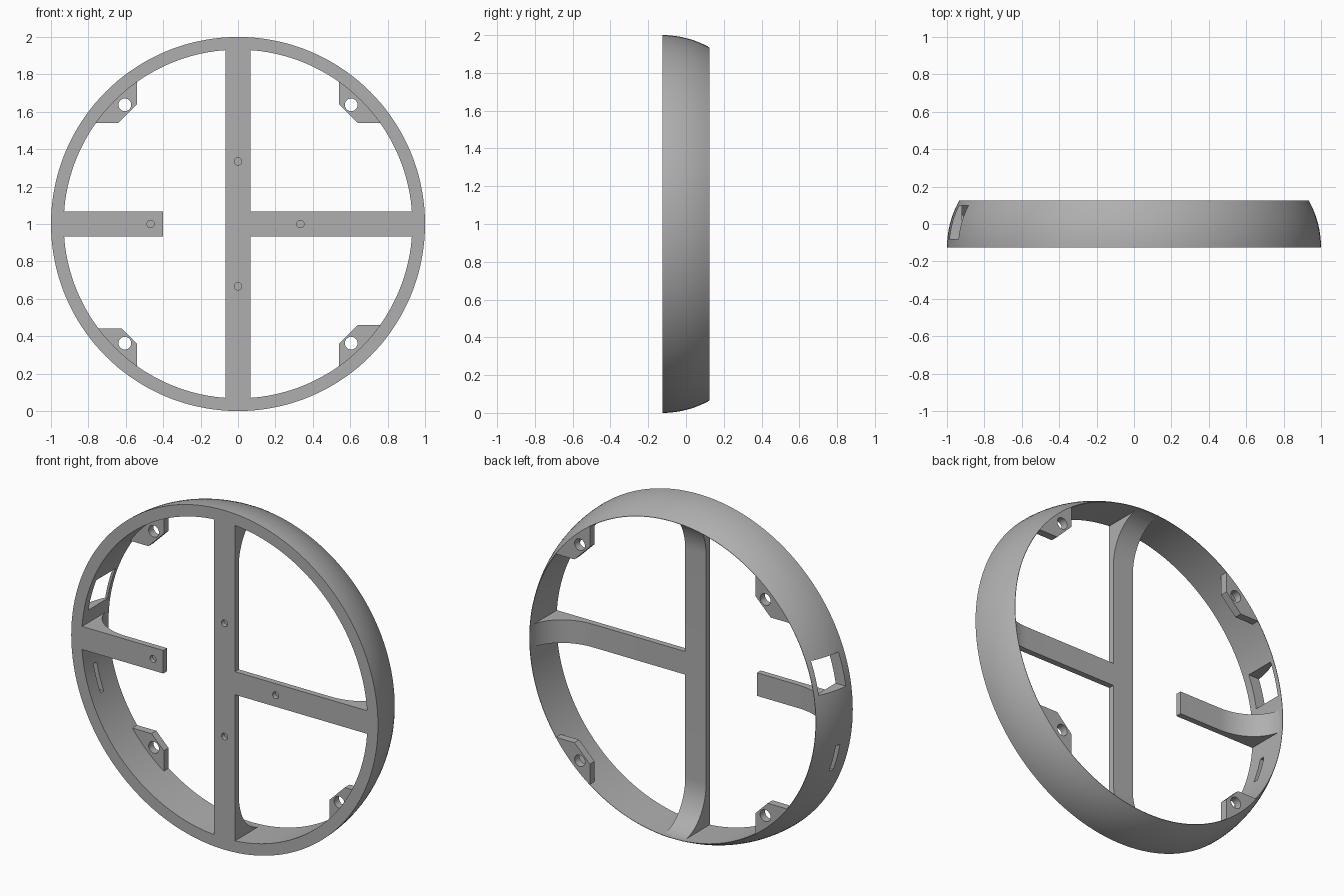
import bpy, bmesh, math
from mathutils import Matrix, Vector

cube = bpy.data.objects.get("Cube")
if cube:
    bpy.data.objects.remove(cube, do_unlink=True)

FRONT, BACK, INNER, HUB = -0.125, 0.125, 0.932, 1.0
BAR_BACK, HALF = -0.09, 0.068

grey = bpy.data.materials.new("plain grey")
grey.use_nodes = True
grey.diffuse_color = (0.43, 0.43, 0.43, 1)
grey.node_tree.nodes["Principled BSDF"].inputs["Base Color"].default_value = (0.43, 0.43, 0.43, 1)


def finish(name, bm):
    bmesh.ops.recalc_face_normals(bm, faces=bm.faces)
    mesh = bpy.data.meshes.new(name)
    bm.to_mesh(mesh)
    bm.free()
    mesh.materials.append(grey)
    obj = bpy.data.objects.new(name, mesh)
    bpy.context.collection.objects.link(obj)
    return obj


def prism(name, outline, shift):
    """Extrude a closed outline of 3D points along a vector."""
    bm = bmesh.new()
    face = bm.faces.new([bm.verts.new(p) for p in outline])
    new = bmesh.ops.extrude_face_region(bm, geom=[face])["geom"]
    bmesh.ops.translate(bm, vec=shift, verts=[v for v in new if isinstance(v, bmesh.types.BMVert)])
    return finish(name, bm)


def box(name, low, high):
    outline = [(low[0], low[1], low[2]), (high[0], low[1], low[2]),
               (high[0], high[1], low[2]), (low[0], high[1], low[2])]
    return prism(name, outline, (0, 0, high[2] - low[2]))


def pin(x, z, radius, y0, y1):
    """Round cutter running along y."""
    bm = bmesh.new()
    place = Matrix.Translation((x, (y0 + y1) / 2, z)) @ Matrix.Rotation(math.pi / 2, 4, "X")
    bmesh.ops.create_cone(bm, cap_ends=True, segments=32, radius1=radius, radius2=radius,
                          depth=y1 - y0, matrix=place)
    return finish("hole_cutter", bm)


def select(obj):
    bpy.ops.object.select_all(action="DESELECT")
    obj.select_set(True)
    bpy.context.view_layer.objects.active = obj


def cut(obj, cutter):
    cutter.hide_render = True
    select(obj)
    mod = obj.modifiers.new("cut", "BOOLEAN")
    mod.operation, mod.solver, mod.object = "DIFFERENCE", "EXACT", cutter
    bpy.ops.object.modifier_apply(modifier=mod.name)
    bpy.data.objects.remove(cutter, do_unlink=True)


def smooth(obj):
    select(obj)
    bpy.ops.object.shade_smooth_by_angle(angle=math.radians(30))


# Rim: flat front, straight inner wall, domed outside closing to a thin back lip
R = 0.51
steps = 10
profile = [(INNER, BACK), (INNER, FRONT)]
for i in range(steps + 1):
    y = (BACK - FRONT) * i / steps
    profile.append((1 - R + math.sqrt(R * R - y * y), FRONT + y))
bm = bmesh.new()
segments = 144
rings = []
for s in range(segments):
    a = 2 * math.pi * s / segments
    rings.append([bm.verts.new((r * math.cos(a), y, HUB + r * math.sin(a))) for r, y in profile])
for s in range(segments):
    a, b = rings[s], rings[(s + 1) % segments]
    for k in range(len(profile)):
        n = (k + 1) % len(profile)
        bm.faces.new((a[k], a[n], b[n], b[k]))
rim = finish("rim", bm)

# Side window and narrow slot through the rim
cut(rim, box("window_cutter", (-1.2, -0.08, 1.15), (-0.7, 0.1, 1.34)))
cut(rim, box("slot_cutter", (-1.2, -0.04, 0.66), (-0.7, -0.01, 0.82)))
smooth(rim)


# Bars: thin strips that sweep back into the rim with a rounded fillet
def fillet(reach=0.26, count=14):
    rise = BACK - BAR_BACK
    end = INNER + 0.001
    pts = [(end, FRONT), (end, BACK)]
    for i in range(1, count + 1):
        t = math.pi / 2 * i / count
        pts.append((end - reach + reach * math.cos(t), BACK - rise * math.sin(t)))
    return pts


def side_bar(name, side, start):
    pts = [(start, FRONT)] + fillet() + [(start, BAR_BACK)]
    return prism(name, [(side * r, y, HUB - HALF) for r, y in pts], (0, 0, 2 * HALF))


half = fillet()
outline = [(-HALF, y, HUB + r) for r, y in half] + [(-HALF, y, HUB - r) for r, y in reversed(half)]
vertical_bar = prism("vertical_bar", outline, (2 * HALF, 0, 0))
left_bar = side_bar("left_bar", 1, HALF - 0.002)
right_stub = side_bar("right_stub", -1, 0.4)

# Small blind holes in the bar fronts
for bar, x, z in ((vertical_bar, 0, 1.335), (vertical_bar, 0, 0.667),
                  (left_bar, 0.333, 1), (right_stub, -0.467, 1)):
    cut(bar, pin(x, z, 0.02, FRONT - 0.05, FRONT + 0.025))
for bar in (vertical_bar, left_bar, right_stub):
    smooth(bar)

# Four corner mounting tabs at the back of the rim, each with a through hole
EDGE, CHAMFER, TAB_FRONT = 0.54, 0.64, 0.08
for name, sx, sz, low in (("upper_left_tab", 1, 1, EDGE), ("upper_right_tab", -1, 1, EDGE),
                          ("lower_left_tab", 1, -1, EDGE), ("lower_right_tab", -1, -1, 0.56)):
    r = INNER + 0.001
    a0, a1 = math.asin(low / r), math.acos(EDGE / r)
    pts = [(EDGE, CHAMFER), (CHAMFER - (low - EDGE), low)]
    for i in range(11):
        a = a0 + (a1 - a0) * i / 10
        pts.append((r * math.cos(a), r * math.sin(a)))
    tab = prism(name, [(sx * x, TAB_FRONT, HUB + sz * z) for x, z in pts], (0, BACK - TAB_FRONT, 0))
    cut(tab, pin(sx * 0.605, HUB + sz * 0.637, 0.034, 0, 0.2))
    smooth(tab)
